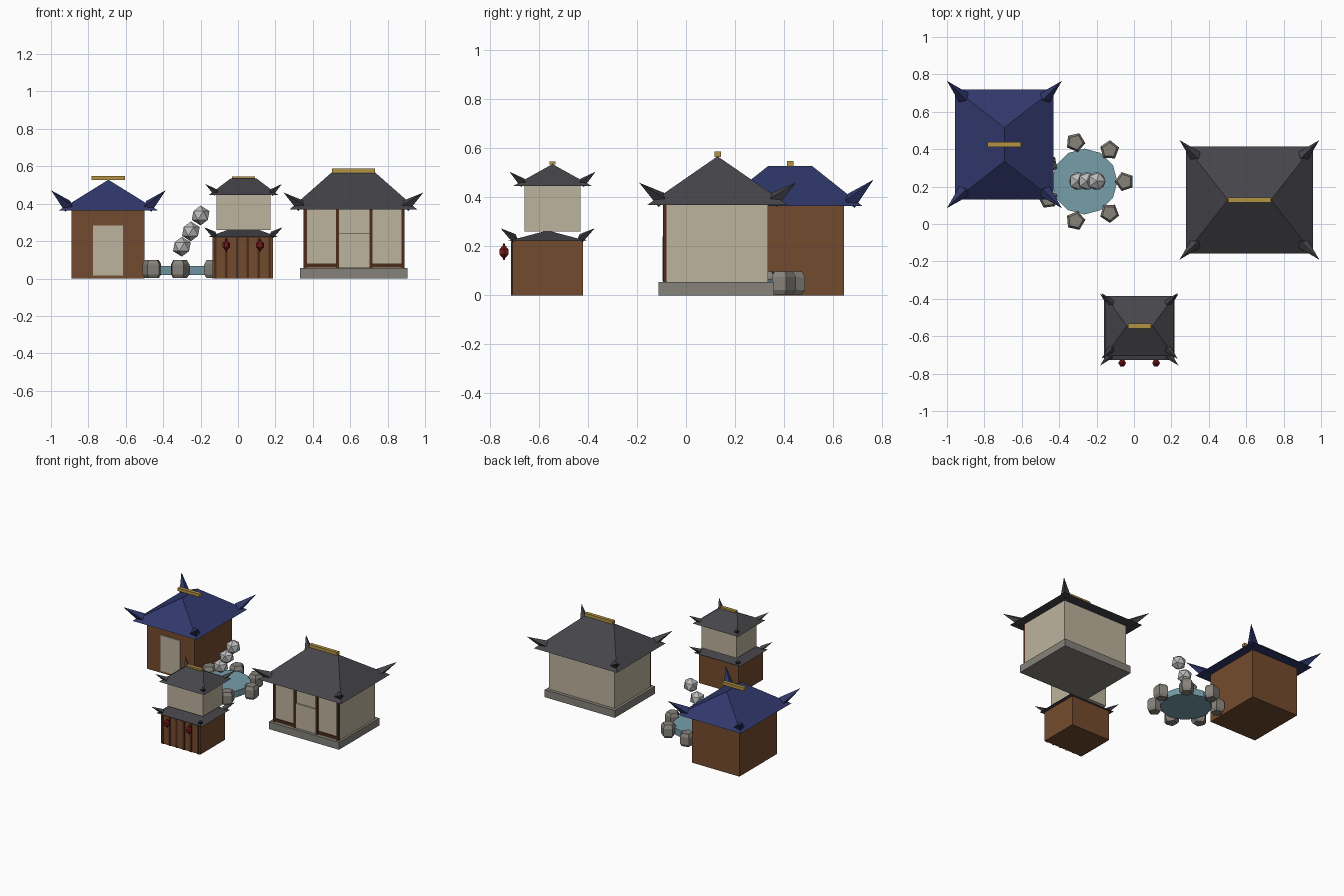
import bpy, bmesh, math
from mathutils import Vector

if "Cube" in bpy.data.objects:
    bpy.data.objects.remove(bpy.data.objects["Cube"], do_unlink=True)


def material(name, srgb):
    lin = [((c / 255 + 0.055) / 1.055) ** 2.4 for c in srgb] + [1]
    m = bpy.data.materials.new(name)
    m.use_nodes = True
    m.diffuse_color = lin
    m.node_tree.nodes["Principled BSDF"].inputs["Base Color"].default_value = lin
    return m


BROWN = material("brown wood", (116, 75, 46))
DARK_WOOD = material("dark wood", (76, 44, 26))
CREAM = material("cream plaster", (190, 180, 158))
NAVY = material("navy tiles", (48, 56, 108))
SLATE = material("slate tiles", (70, 69, 74))
GOLD = material("gold", (180, 148, 66))
STONE = material("stone grey", (134, 130, 123))
WATER = material("pond water", (118, 159, 170))
RED = material("lantern red", (122, 28, 26))
STEAM = material("steam grey", (188, 188, 188))


def finish(name, bm, mat):
    bmesh.ops.recalc_face_normals(bm, faces=bm.faces)
    me = bpy.data.meshes.new(name)
    bm.to_mesh(me)
    bm.free()
    me.materials.append(mat)
    ob = bpy.data.objects.new(name, me)
    bpy.context.collection.objects.link(ob)
    return ob


def box(name, mat, x, y, z):
    """Box from (min, max) pairs."""
    bm = bmesh.new()
    bmesh.ops.create_cube(bm, size=1)
    for v in bm.verts:
        v.co = [lo + (c + 0.5) * (hi - lo) for c, (lo, hi) in zip(v.co, (x, y, z))]
    return finish(name, bm, mat)


def loft(name, mat, centre, profile, sides, turn=0.0):
    """Stack of regular polygons given as (radius, height)."""
    bm = bmesh.new()
    rings = []
    for r, z in profile:
        angles = [turn + math.tau * i / sides for i in range(sides)]
        rings.append([bm.verts.new((centre[0] + r * math.cos(a),
                                    centre[1] + r * math.sin(a),
                                    centre[2] + z)) for a in angles])
    for a, b in zip(rings, rings[1:]):
        for i in range(sides):
            j = (i + 1) % sides
            bm.faces.new((a[i], a[j], b[j], b[i]))
    bm.faces.new(rings[0])
    bm.faces.new(rings[-1])
    return finish(name, bm, mat)


def horn(name, mat, base, tip, radius):
    """Four-sided spike from base to tip."""
    bm = bmesh.new()
    axis = Vector(tip) - Vector(base)
    bmesh.ops.create_cone(bm, cap_ends=True, segments=4, radius1=radius,
                          radius2=0, depth=axis.length)
    ob = finish(name, bm, mat)
    ob.location = (Vector(base) + Vector(tip)) / 2
    ob.rotation_euler = axis.to_track_quat('Z', 'Y').to_euler()


def hip_roof(name, mat, centre, half, ridge, eave, top, tip, tip_z, length, radius):
    """Hipped roof with a closed underside and an upturned horn on each corner."""
    cx, cy = centre
    corners = [(-1, -1), (1, -1), (1, 1), (-1, 1)]
    bm = bmesh.new()
    b = [bm.verts.new((cx + sx * half[0], cy + sy * half[1], eave)) for sx, sy in corners]
    p, q = [bm.verts.new((cx + s * ridge[0], cy + s * ridge[1], top)) for s in (-1, 1)]
    bm.faces.new(b)
    if ridge[0] > 0:
        faces = [(b[0], b[1], q, p), (b[2], b[3], p, q), (b[1], b[2], q), (b[3], b[0], p)]
    else:
        faces = [(b[1], b[2], q, p), (b[3], b[0], p, q), (b[0], b[1], p), (b[2], b[3], q)]
    for f in faces:
        bm.faces.new(f)
    finish(name, bm, mat)
    for i, (sx, sy) in enumerate(corners):
        horn(f"{name}_horn_{i + 1}", mat,
             (cx + sx * (tip[0] - length), cy + sy * (tip[1] - length), eave + radius * 0.6),
             (cx + sx * tip[0], cy + sy * tip[1], tip_z), radius)


def ridge_bar(name, centre, half, z):
    cx, cy = centre
    box(name, GOLD, (cx - half, cx + half), (cy - 0.013, cy + 0.013), z)


# Blue-roofed house
c = (-0.693, 0.425)
box("blue_house_walls", BROWN, (-0.89, -0.5), (0.205, 0.645), (0, 0.37))
box("blue_house_door", CREAM, (-0.775, -0.615), (0.198, 0.21), (0.017, 0.283))
hip_roof("blue_house_roof", NAVY, c, (0.263, 0.295), (0, 0.09), 0.365, 0.528,
         (0.307, 0.34), 0.472, 0.09, 0.035)
ridge_bar("blue_house_ridge_bar", c, 0.09, (0.526, 0.549))

# Pale hall on a stone plinth
c = (0.617, 0.129)
box("hall_plinth", STONE, (0.332, 0.907), (-0.112, 0.36), (0, 0.055))
box("hall_walls", CREAM, (0.352, 0.89), (-0.086, 0.335), (0.055, 0.375))
for i, x in enumerate((0.36, 0.532, 0.711, 0.882)):
    box(f"hall_post_{i + 1}", DARK_WOOD, (x - 0.009, x + 0.009), (-0.094, -0.08), (0.055, 0.375))
for side, x in (("right", (0.36, 0.532)), ("left", (0.711, 0.882))):
    box(f"hall_sill_{side}", DARK_WOOD, x, (-0.092, -0.08), (0.06, 0.08))
box("hall_door", CREAM, (0.541, 0.702), (-0.095, -0.08), (0.058, 0.24))
hip_roof("hall_roof", SLATE, c, (0.34, 0.286), (0.115, 0), 0.37, 0.568,
         (0.374, 0.32), 0.46, 0.09, 0.033)
ridge_bar("hall_ridge_bar", c, 0.115, (0.565, 0.587))

# Two-storey tower
low, high = (0.028, -0.565), (0.03, -0.545)
box("tower_lower_walls", BROWN, (-0.135, 0.188), (-0.709, -0.42), (0, 0.222))
for i in range(6):
    x = -0.121 + i * 0.058
    box(f"tower_slat_{i + 1}", DARK_WOOD, (x - 0.007, x + 0.007), (-0.714, -0.7), (0, 0.22))
hip_roof("tower_lower_roof", SLATE, low, (0.188, 0.163), (0.07, 0), 0.222, 0.265,
         (0.21, 0.192), 0.274, 0.055, 0.019)
box("tower_upper_walls", CREAM, (-0.115, 0.174), (-0.66, -0.43), (0.26, 0.448))
hip_roof("tower_upper_roof", SLATE, high, (0.185, 0.16), (0.068, 0), 0.447, 0.536,
         (0.204, 0.176), 0.505, 0.055, 0.02)
ridge_bar("tower_ridge_bar", high, 0.062, (0.534, 0.546))
for side, x in (("right", -0.063), ("left", 0.118)):
    loft(f"lantern_{side}", RED, (x, -0.743, 0.178),
         [(0.005, -0.026), (0.021, -0.011), (0.021, 0.011), (0.005, 0.026)], 6)
    loft(f"lantern_stem_{side}", RED, (x, -0.743, 0.178),
         [(0.004, -0.034), (0.004, 0.034)], 4)

# Pond ringed with stones
pond = Vector((-0.265, 0.227, 0))
loft("pond_water", WATER, pond, [(0.176, 0.02), (0.176, 0.068)], 12)
for i in range(7):
    a = math.tau * i / 7
    spot = pond + Vector((math.cos(a), math.sin(a), 0)) * 0.215
    loft(f"pond_stone_{i + 1}", STONE, spot,
         [(0.04, 0.003), (0.053, 0.022), (0.053, 0.076), (0.04, 0.098)], 5, a + math.pi)

# Rising steam puffs
for i, (x, z) in enumerate(((-0.3, 0.17), (-0.252, 0.252), (-0.2, 0.337))):
    bm = bmesh.new()
    bmesh.ops.create_icosphere(bm, subdivisions=1, radius=0.053)
    finish(f"steam_puff_{i + 1}", bm, STEAM).location = (x, 0.229, z)
